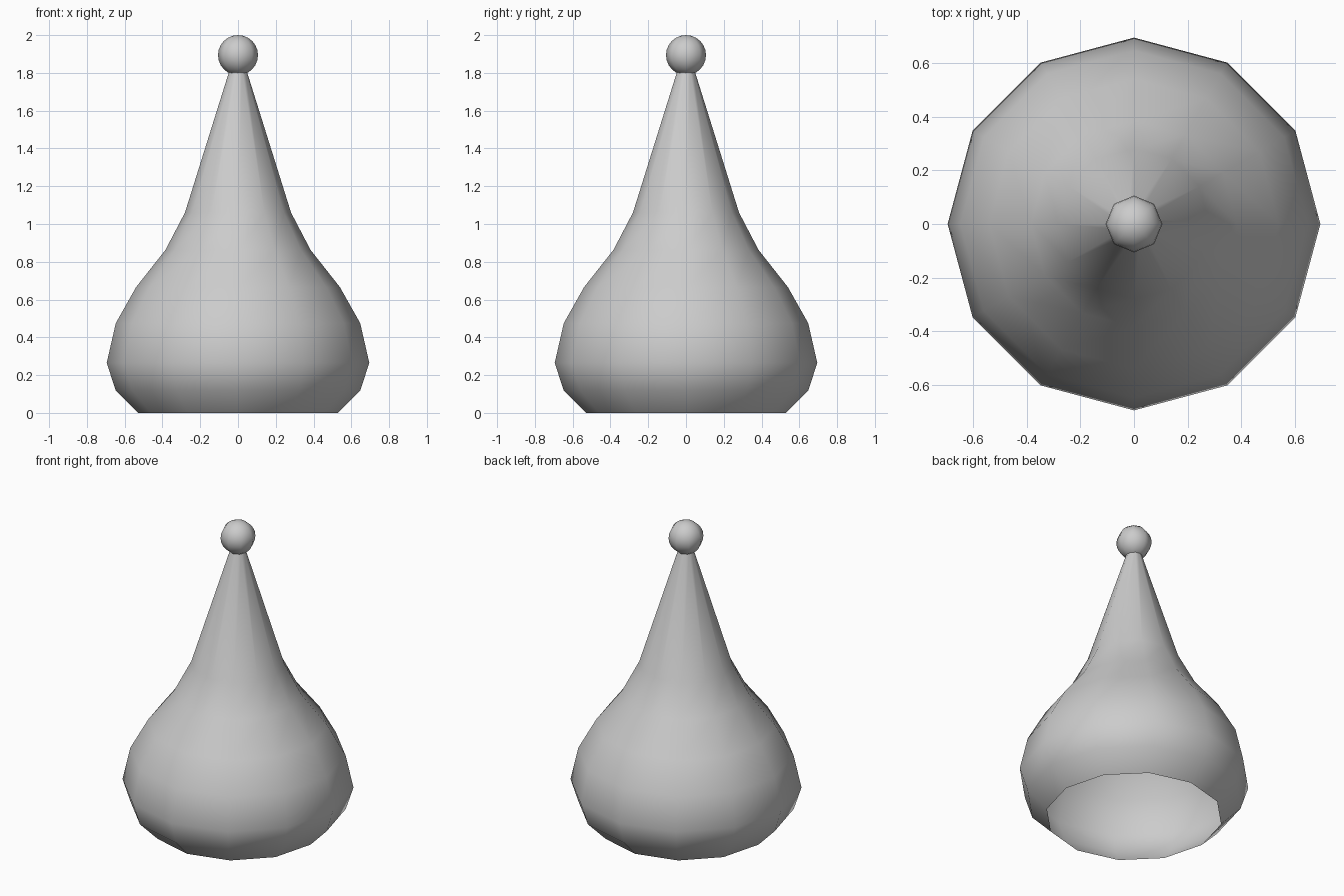
import bpy, bmesh, math

if "Cube" in bpy.data.objects:
    bpy.data.objects.remove(bpy.data.objects["Cube"])


def finish(name, bm):
    bmesh.ops.recalc_face_normals(bm, faces=bm.faces)
    for f in bm.faces:
        f.smooth = True
    mesh = bpy.data.meshes.new(name)
    bm.to_mesh(mesh)
    bm.free()
    obj = bpy.data.objects.new(name, mesh)
    bpy.context.collection.objects.link(obj)
    return obj


def lathe(name, profile, sides):
    bm = bmesh.new()
    rings = [[bm.verts.new((r * math.cos(2 * math.pi * i / sides),
                            r * math.sin(2 * math.pi * i / sides), z))
              for i in range(sides)] for r, z in profile]
    for a, b in zip(rings, rings[1:]):
        for i in range(sides):
            j = (i + 1) % sides
            bm.faces.new((a[i], a[j], b[j], b[i]))
    return finish(name, bm)


# Hollow bell-shaped body, open underneath
lathe("body", [(0.53, 0.0), (0.648, 0.12), (0.695, 0.265), (0.647, 0.475),
               (0.54, 0.665), (0.384, 0.863), (0.281, 1.06), (0.043, 1.82)], 12)

# Ball on the tip
bm = bmesh.new()
bmesh.ops.create_uvsphere(bm, u_segments=8, v_segments=12, radius=0.106)
ball = finish("tip_ball", bm)
ball.location.z = 1.894
